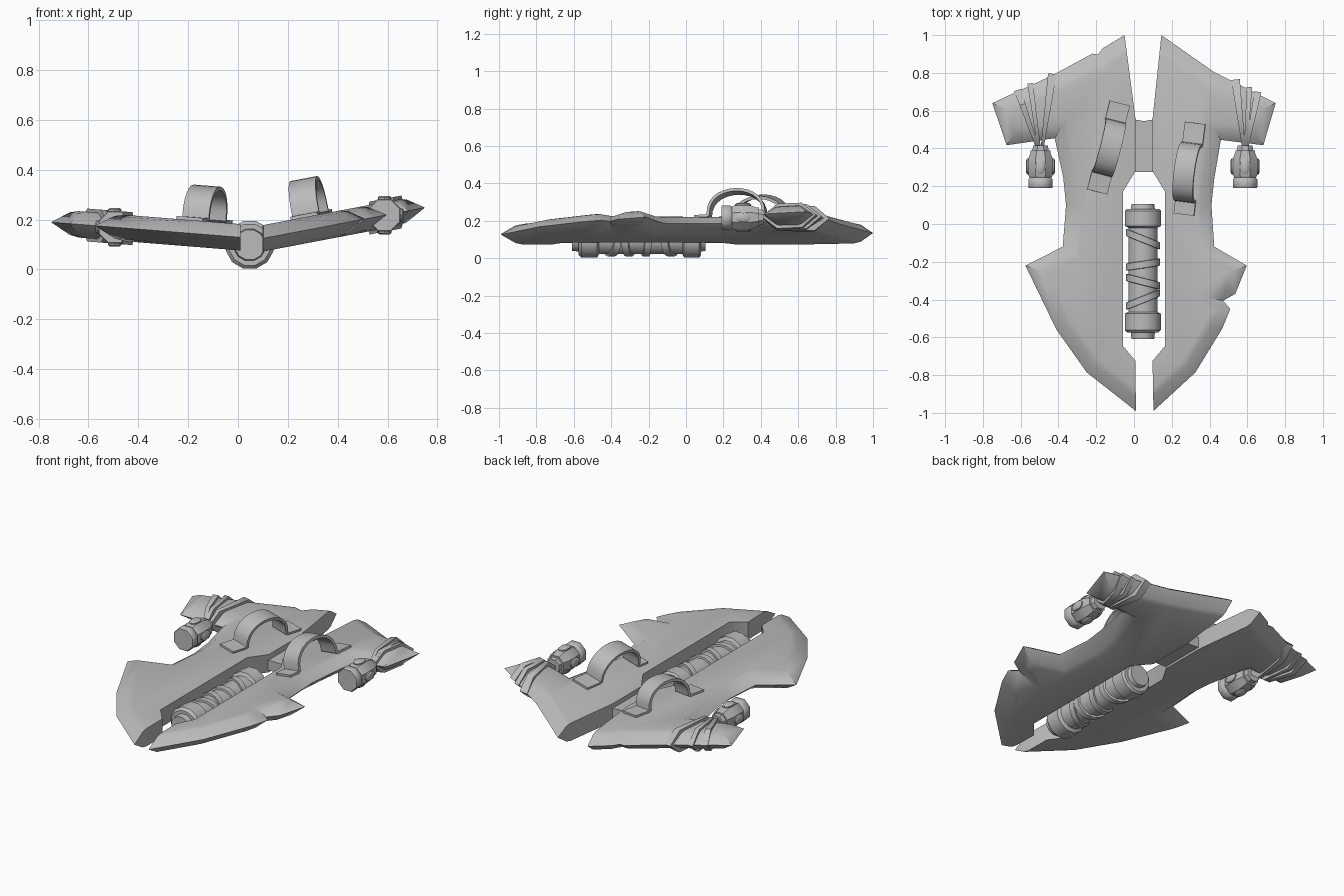
import bpy, bmesh, math
from mathutils import Vector, Matrix

cube = bpy.data.objects.get("Cube")
if cube:
    bpy.data.objects.remove(cube, do_unlink=True)

grey = bpy.data.materials.new("plain grey")
grey.use_nodes = True
grey.diffuse_color = (0.5, 0.5, 0.5, 1)
grey.node_tree.nodes["Principled BSDF"].inputs["Base Color"].default_value = (0.5, 0.5, 0.5, 1)
made = []


def loft(name, rings):
    """Closed cross-sections joined in order, capped at both ends."""
    bm = bmesh.new()
    rows = [[bm.verts.new(p) for p in ring] for ring in rings]
    n = len(rows[0])
    for a, b in zip(rows, rows[1:]):
        for i in range(n):
            j = (i + 1) % n
            bm.faces.new((a[i], a[j], b[j], b[i]))
    bm.faces.new(rows[0])
    bm.faces.new(rows[-1])
    bmesh.ops.recalc_face_normals(bm, faces=bm.faces)
    mesh = bpy.data.meshes.new(name)
    bm.to_mesh(mesh)
    bm.free()
    mesh.materials.append(grey)
    ob = bpy.data.objects.new(name, mesh)
    bpy.context.collection.objects.link(ob)
    made.append(ob)
    return ob


def turned(name, profile, x, z, sides):
    """Solid of revolution about a line parallel to y."""
    turn = [2 * math.pi * (i + 0.5) / sides for i in range(sides)]
    return loft(name, [[(x + r * math.sin(a), y, z + r * math.cos(a)) for a in turn]
                       for y, r in profile])


def mid(side, x):
    """Height of the middle plane of each wing."""
    return 0.125 + 0.19 * (x - 0.1) if side > 0 else 0.13 - 0.08 * x


def inset(points, outer_count, d, side):
    """Move the outer edges inward by d; the inner edges stay."""
    n = len(points)
    pts = [Vector(p) for p in points]
    normals, dist = [], []
    for i in range(n):
        e = (pts[(i + 1) % n] - pts[i]).normalized()
        normals.append(Vector((-e.y, e.x)) * side)
        dist.append(d if i < outer_count - 1 else 0)
    out = []
    for i in range(n):
        n1, n2, d1, d2 = normals[i - 1], normals[i], dist[i - 1], dist[i]
        det = n1.x * n2.y - n1.y * n2.x
        if abs(det) < 0.15:
            m = (n1 + n2).normalized() * max(d1, d2)
        else:
            m = Vector(((d1 * n2.y - d2 * n1.y) / det, (n1.x * d2 - n2.x * d1) / det))
        if m.length > 1.6 * d:
            m = m.normalized() * 1.6 * d
        out.append(pts[i] + m)
    return out


# Wings: knife edge outside, upright wall along the middle slot
right_edge = [(0.01, -0.99), (-0.25, -0.786), (-0.41, -0.56), (-0.575, -0.22), (-0.377, -0.12),
              (-0.36, 0.1), (-0.375, 0.25), (-0.42, 0.454), (-0.675, 0.417), (-0.75, 0.64),
              (-0.435, 0.786), (-0.22, 0.902), (-0.19, 0.897), (-0.166, 0.93), (-0.05, 1.0)]
left_edge = [(0.103, -0.99), (0.325, -0.786), (0.467, -0.554), (0.51, -0.45), (0.472, -0.406),
             (0.536, -0.37), (0.597, -0.22), (0.425, -0.12), (0.41, 0.1), (0.425, 0.24),
             (0.46, 0.445), (0.685, 0.417), (0.75, 0.64), (0.42, 0.807), (0.145, 1.0)]
slot = [(0.045, 0.555), (0.045, 0.28), (0.112, 0.17), (0.112, -0.645), (0.045, -0.725)]
for name, side, edge in (("right_wing", -1, right_edge), ("left_wing", 1, left_edge)):
    outline = edge + [(0.053 + side * x, y) for x, y in slot]
    rings = []
    for d, h in ((0.09, -0.053), (0.06, -0.045), (0, 0), (0.06, 0.045), (0.09, 0.053)):
        ring = inset(outline, len(edge), d, side) if d else [Vector(p) for p in outline]
        rings.append([(p.x, p.y, mid(side, p.x) + h) for p in ring])
    loft(name, rings)

# Bridge joining the wings
loft("bridge", [[(x, y, z) for x, y in ((-0.01, 0.275), (0.115, 0.275), (0.115, 0.555),
                                      (0.053, 0.545), (-0.01, 0.555))] for z in (0.09, 0.15)])

# Grip roll with its end collars
AX, AZ = 0.047, 0.099
turned("grip_roll", [(-0.61, 0.062), (-0.575, 0.066), (-0.575, 0.085), (-0.56, 0.099),
                     (-0.475, 0.099), (-0.465, 0.08), (-0.02, 0.08), (-0.01, 0.099),
                     (0.07, 0.099), (0.08, 0.088), (0.08, 0.066), (0.105, 0.062)], AX, AZ, 12)

# Slanted wrappings round the roll
for i, (y, slant) in enumerate(((-0.08, -0.4), (-0.215, 0.15), (-0.305, -0.25), (-0.40, 0.4))):
    rings = []
    for w, r in ((-0.02, 0.078), (-0.018, 0.09), (0.018, 0.09), (0.02, 0.078)):
        ring = []
        for k in range(16):
            a = math.tau * k / 16
            ring.append((AX + r * math.sin(a), y + w + slant * r * math.sin(a),
                         AZ + r * math.cos(a)))
        rings.append(ring)
    loft(f"roll_wrapping_{i + 1}", rings)


# Arm straps: flat feet and a round arch
def strap(name, side, start, end, shift, radius, height):
    a = Vector((*start, mid(side, start[0]) + 0.053))
    b = Vector((*end, mid(side, end[0]) + 0.053))
    along = (b - a).normalized()
    slope = Vector((1, 0, 0.19 if side > 0 else -0.08))
    up = slope.cross(Vector((0, 1, 0))).normalized()
    across = along.cross(up)
    centre, half = (a + b) / 2, (b - a).length / 2
    path = [(-half, 0.004), (shift - radius - 0.012, 0.004)]
    for k in range(15):
        t = math.pi * k / 14
        path.append((shift - radius * math.cos(t), 0.01 + (height - 0.01) * math.sin(t) ** 0.8))
    path += [(shift + radius + 0.012, 0.004), (half, 0.004)]
    path = [Vector(p) for p in path]
    rings = []
    for k, p in enumerate(path):
        t = (path[min(k + 1, len(path) - 1)] - path[max(k - 1, 0)]).normalized()
        nrm = Vector((-t.y, t.x)) * 0.008
        ring = []
        for w, f in ((-0.055, -1), (0.055, -1), (0.055, 1), (-0.055, 1)):
            q = p + nrm * f
            ring.append(centre + along * q.x + up * q.y + across * w)
        rings.append(ring)
    loft(name, rings)


strap("right_strap", -1, (-0.195, 0.17), (-0.075, 0.64), 0, 0.14, 0.135)
strap("left_strap", 1, (0.265, 0.05), (0.325, 0.535), -0.02, 0.15, 0.145)


# Bindings round each arm, fanning out from the hanging charm
def binding(name, side, front, back, w_front, w_back):
    f, b = Vector(front), Vector(back)
    run = b - f
    length = run.length
    along = run.normalized()
    across = Vector((along.y, -along.x))
    section = [(-0.02, 0), (0.065, 0.066), (length - 0.06, 0.066), (length + 0.02, 0),
               (length - 0.06, -0.066), (0.065, -0.066)]
    rings = []
    for s in (-1, 1):
        ring = []
        for t, h in section:
            w = w_front + (w_back - w_front) * t / length
            p = f + along * t + across * s * w
            ring.append((p.x, p.y, mid(side, p.x) + h))
        rings.append(ring)
    loft(name, rings)


charm_profile = [(0.19, 0.066), (0.195, 0.07), (0.235, 0.07), (0.245, 0.062), (0.26, 0.07),
                 (0.345, 0.07), (0.38, 0.056), (0.39, 0.056), (0.39, 0.046), (0.415, 0.043)]
for word, side, x, backs in (
        ("right", -1, -0.495, ((-0.61, 0.69), (-0.547, 0.725), (-0.435, 0.775))),
        ("left", 1, 0.588, ((0.652, 0.68), (0.61, 0.705), (0.54, 0.745)))):
    for i, (back, w) in enumerate(zip(backs, (0.018, 0.014, 0.022))):
        fx = x + (back[0] - x) * 0.2
        binding(f"{word}_binding_{i + 1}", side, (fx, 0.425), back, 0.009, w)
    # Hanging charm with four oval studs
    z = mid(side, x)
    turned(f"{word}_charm", charm_profile, x, z, 8)
    for k in range(4):
        spin = Matrix.Rotation(k * math.pi / 2, 3, 'Y')
        rings = []
        for h, f in ((0.055, 1), (0.071, 1), (0.077, 0.75)):
            ring = []
            for j in range(12):
                a = math.tau * j / 12
                v = spin @ Vector((0.027 * f * math.cos(a), 0.042 * f * math.sin(a), h))
                ring.append(v + Vector((x, 0.305, z)))
            rings.append(ring)
        loft(f"{word}_charm_stud_{k + 1}", rings)

# Smooth shading with crisp edges
bpy.ops.object.select_all(action='DESELECT')
for ob in made:
    ob.select_set(True)
bpy.context.view_layer.objects.active = made[0]
bpy.ops.object.shade_smooth_by_angle(angle=math.radians(40))
